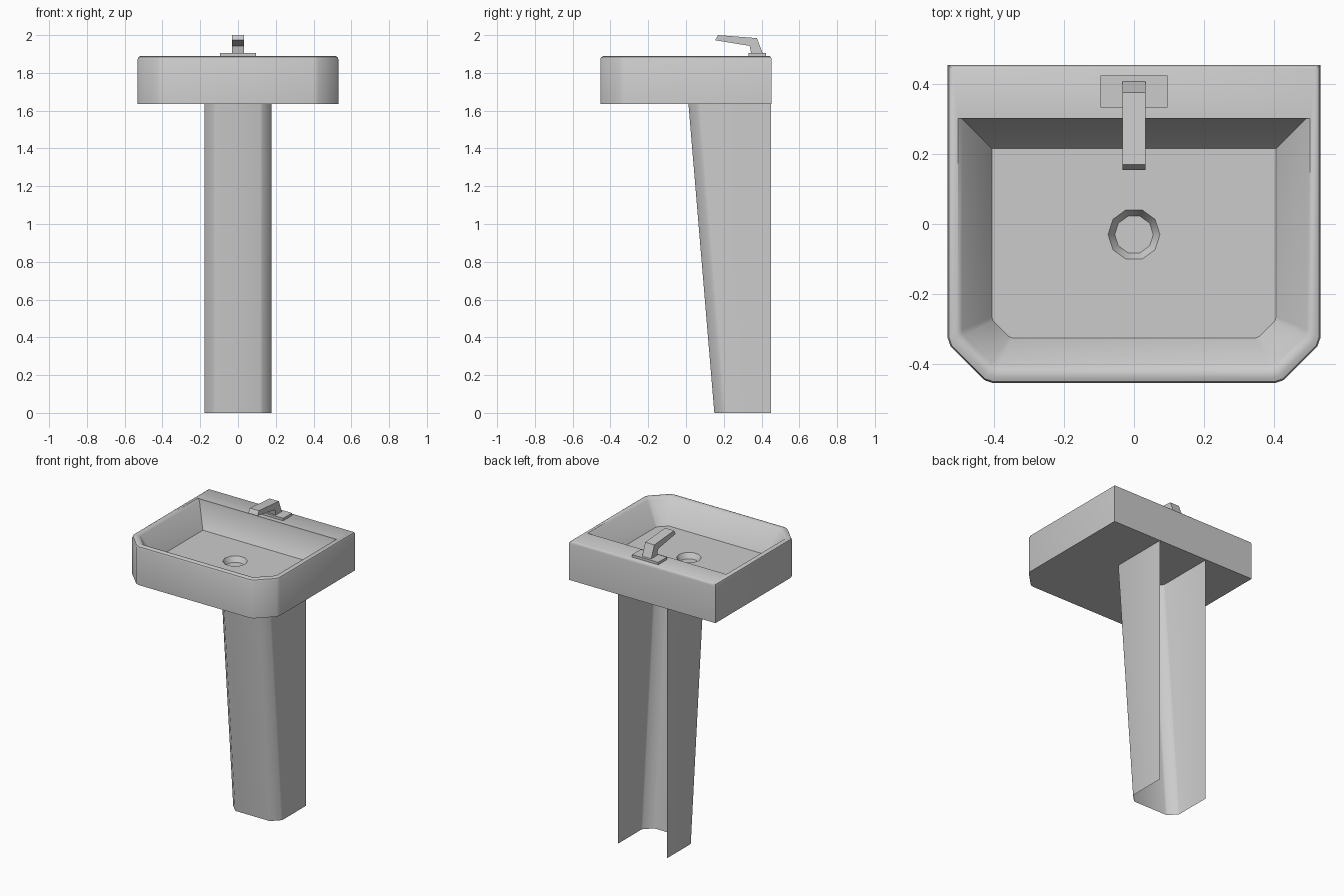
import bpy, bmesh, math

if "Cube" in bpy.data.objects:
    bpy.data.objects.remove(bpy.data.objects["Cube"])


def corner(hx, yb, yf, k, z):
    """Half outline from back to front with a softened diagonal corner."""
    return [(hx, yb, z), (hx, yf + .128 * k, z), (hx - .008 * k, yf + .105 * k, z),
            (hx - .105 * k, yf + .008 * k, z), (hx - .128 * k, yf, z)]


def outline(*args):
    half = corner(*args)
    return half + [(-x, y, z) for x, y, z in reversed(half)]


def add_ring(bm, pts):
    return [bm.verts.new(p) for p in pts]


def bridge(bm, a, b, closed=True):
    n = len(a)
    for i in range(n if closed else n - 1):
        j = (i + 1) % n
        bm.faces.new((a[i], a[j], b[j], b[i]))


def finish(bm, name, angle=None):
    bmesh.ops.recalc_face_normals(bm, faces=bm.faces)
    mesh = bpy.data.meshes.new(name)
    bm.to_mesh(mesh)
    bm.free()
    ob = bpy.data.objects.new(name, mesh)
    bpy.context.collection.objects.link(ob)
    if angle:
        bpy.ops.object.select_all(action='DESELECT')
        ob.select_set(True)
        bpy.context.view_layer.objects.active = ob
        bpy.ops.object.shade_smooth_by_angle(angle=math.radians(angle))
    return ob


# Basin: outer wall, rounded rim, deck and bowl as nested outlines
bm = bmesh.new()
profile = [(.531, .453, -.453, 1, 1.635), (.531, .453, -.453, 1, 1.874),
           (.527, .450, -.449, .98, 1.884), (.516, .443, -.438, .95, 1.889),
           (.502, .300, -.421, .87, 1.889), (.490, .300, -.403, .80, 1.878),
           (.405, .215, -.325, .47, 1.738)]
rings = [add_ring(bm, outline(*p)) for p in profile]
for a, b in zip(rings, rings[1:]):
    bridge(bm, a, b)
bm.faces.new(rings[0])

# Ten-sided drain recess
drain = [add_ring(bm, [(r * math.cos(i * math.tau / 10), -.03 + r * math.sin(i * math.tau / 10), z)
                       for i in range(10)]) for r, z in ((.074, 1.738), (.055, 1.705))]
bridge(bm, *drain)
bm.faces.new(drain[1])

# Bowl floor around the drain
edges = [bm.edges.get((ring[i - 1], ring[i])) for ring in (rings[-1], drain[0]) for i in range(len(ring))]
bmesh.ops.triangle_fill(bm, use_beauty=True, use_dissolve=False, edges=edges)
finish(bm, "basin", 42)

# Pedestal: thin tapered shell, open at the back
bm = bmesh.new()
low = add_ring(bm, outline(.178, .45, .15, .47, 0))
high = add_ring(bm, outline(.178, .45, .013, .47, 1.635))
bridge(bm, low, high, closed=False)
finish(bm, "pedestal", 42)


def extrude_profile(name, pts, hx):
    """Side profile in (y, z) extruded symmetrically across x."""
    bm = bmesh.new()
    left, right = [add_ring(bm, [(x, y, z) for y, z in pts]) for x in (-hx, hx)]
    bridge(bm, left, right)
    bm.faces.new(left)
    bm.faces.new(right)
    finish(bm, name)


# Tap base plate and angular spout
extrude_profile("tap_plate", [(.332, 1.885), (.423, 1.885), (.423, 1.905), (.332, 1.905)], .095)
extrude_profile("tap_spout", [(.345, 1.903), (.407, 1.903), (.375, 1.984), (.170, 2.0),
                              (.154, 1.973), (.337, 1.943)], .033)
